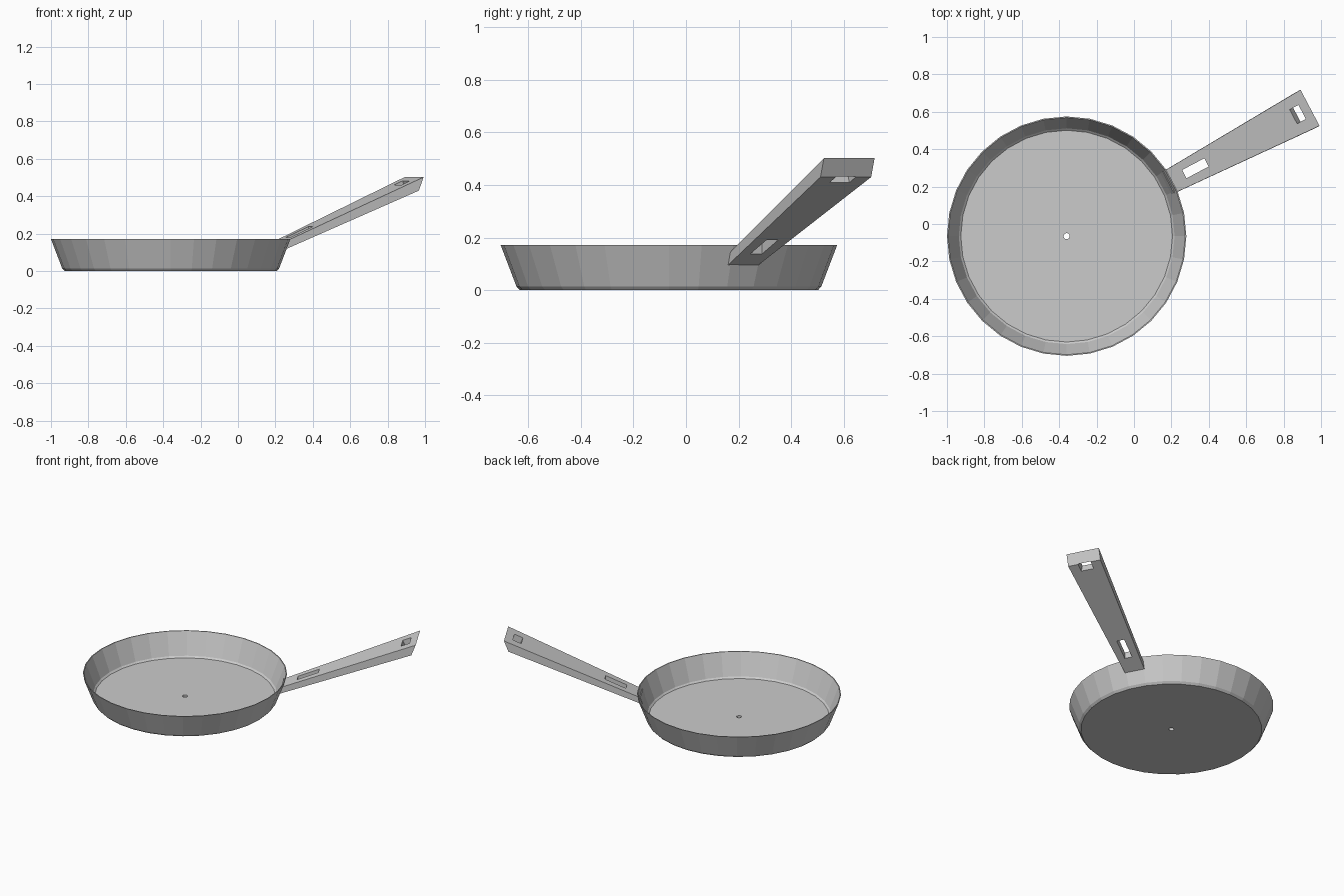
import bpy, bmesh
from math import cos, sin, pi, radians, atan
from mathutils import Matrix, Vector

if "Cube" in bpy.data.objects:
    bpy.data.objects.remove(bpy.data.objects["Cube"])

CENTRE = Vector((-0.36, -0.065, 0))
ANGLE = radians(27.8)
FRAME = Matrix.Translation(CENTRE) @ Matrix.Rotation(ANGLE, 4, 'Z')  # local x runs along the handle


def make(name, bm):
    bmesh.ops.recalc_face_normals(bm, faces=bm.faces)
    me = bpy.data.meshes.new(name)
    bm.to_mesh(me)
    bm.free()
    ob = bpy.data.objects.new(name, me)
    bpy.context.collection.objects.link(ob)
    return ob


def lathe(name, profile, n):
    """Revolve a closed (radius, z) profile into a ring-shaped solid."""
    bm = bmesh.new()
    rings = [[bm.verts.new((r * cos(2 * pi * i / n), r * sin(2 * pi * i / n), z))
              for r, z in profile] for i in range(n)]
    m = len(profile)
    for i in range(n):
        a, b = rings[i], rings[(i + 1) % n]
        for j in range(m):
            k = (j + 1) % m
            bm.faces.new((a[j], b[j], b[k], a[k]))
    return make(name, bm)


# pan body with thin sloped wall and a small hole in the floor
pan = lathe("pan_body", [(0.016, 0), (0.567, 0), (0.58, 0.014), (0.64, 0.171),
                         (0.634, 0.171), (0.577, 0.024), (0.566, 0.014), (0.016, 0.014)], 32)
pan.location = CENTRE

# handle: tapered bar rising outwards, (distance, z, half width)
bm = bmesh.new()
section = [(0.60, 0.093, 0.065), (1.443, 0.43, 0.109), (1.471, 0.502, 0.109), (0.615, 0.14, 0.065)]
left = [bm.verts.new((r, w, z)) for r, z, w in section]
right = [bm.verts.new((r, -w, z)) for r, z, w in section]
bm.faces.new(left)
bm.faces.new(right)
for i in range(4):
    k = (i + 1) % 4
    bm.faces.new((left[i], left[k], right[k], right[i]))
handle = make("handle", bm)
handle.matrix_world = FRAME

# slots through the handle: (distance, z, length, width, tilt)
slope = atan(0.42)
for r, z, length, width, tilt in [(0.778, 0.205, 0.134, 0.05, 0),
                                  (1.397, 0.47, 0.058, 0.085, slope)]:
    bm = bmesh.new()
    bmesh.ops.create_cube(bm, size=1, matrix=Matrix.Diagonal((length, width, 0.4, 1)))
    cutter = make("slot_cutter", bm)
    cutter.hide_render = True
    cutter.matrix_world = FRAME @ Matrix.Translation((r, 0, z)) @ Matrix.Rotation(-tilt, 4, 'Y')
    mod = handle.modifiers.new("slot", 'BOOLEAN')
    mod.operation = 'DIFFERENCE'
    mod.solver = 'EXACT'
    mod.object = cutter
    bpy.context.view_layer.objects.active = handle
    bpy.ops.object.modifier_apply(modifier=mod.name)
    bpy.data.objects.remove(cutter)
